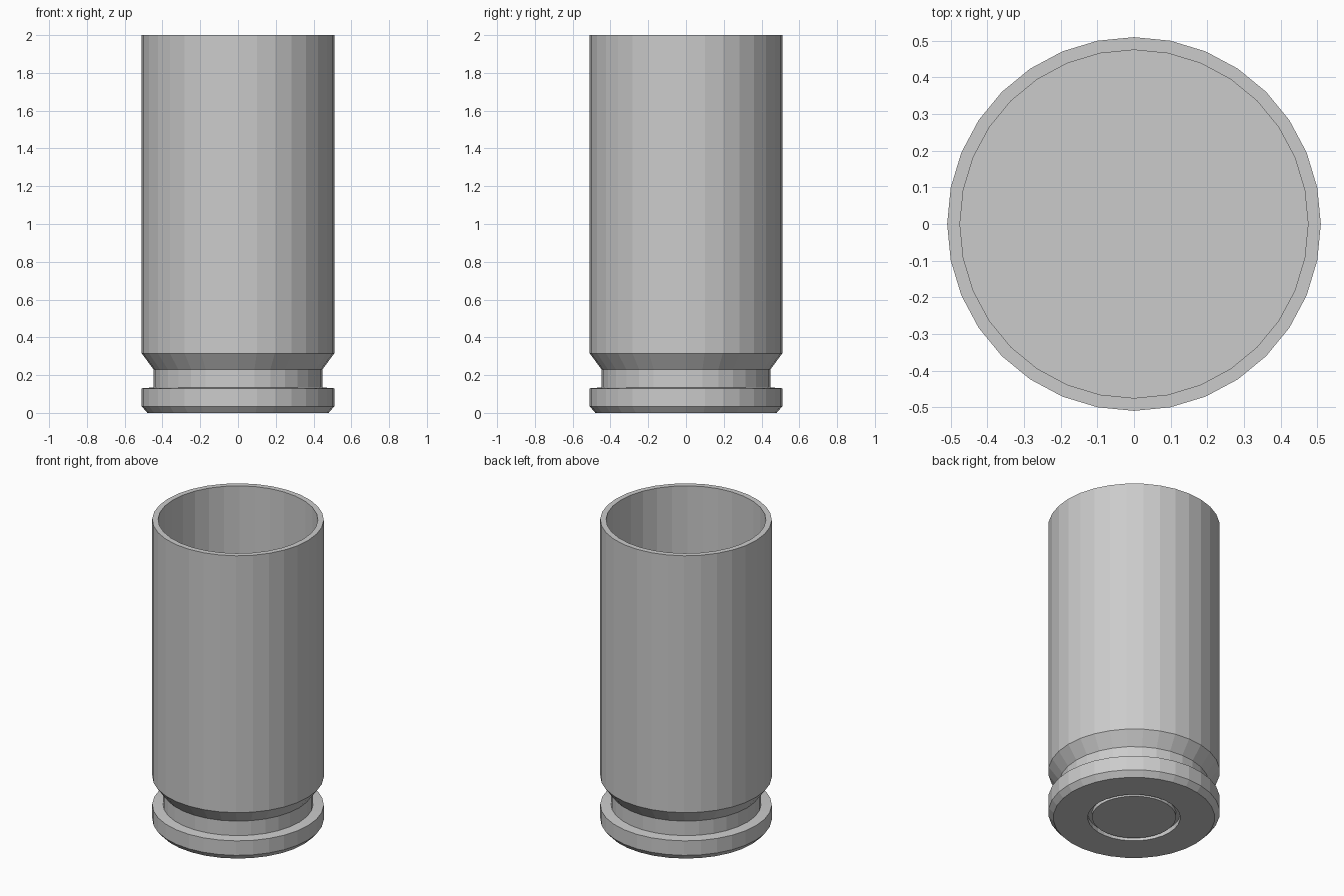
import bpy, bmesh
from math import cos, sin, pi

if "Cube" in bpy.data.objects:
    bpy.data.objects.remove(bpy.data.objects["Cube"])

SIDES = 32


def lathe(name, profile):
    """Revolve an (r, z) profile around z; r = 0 ends close to a point."""
    bm = bmesh.new()
    rings = []
    for r, z in profile:
        if r == 0:
            rings.append([bm.verts.new((0, 0, z))] * SIDES)
        else:
            rings.append([bm.verts.new((r * cos(2 * pi * i / SIDES),
                                        r * sin(2 * pi * i / SIDES), z))
                          for i in range(SIDES)])
    for a, b in zip(rings, rings[1:]):
        for i in range(SIDES):
            j = (i + 1) % SIDES
            bm.faces.new(list(dict.fromkeys((a[i], a[j], b[j], b[i]))))
    bmesh.ops.recalc_face_normals(bm, faces=bm.faces)
    mesh = bpy.data.meshes.new(name)
    bm.to_mesh(mesh)
    bm.free()
    obj = bpy.data.objects.new(name, mesh)
    bpy.context.collection.objects.link(obj)
    return obj


# Hollow casing: base cap and narrow groove, rim, neck, wall, mouth, inner floor
lathe("casing", [
    (0, 0.004), (0.25, 0.004), (0.25, 0.03), (0.275, 0.03), (0.275, 0),
    (0.48, 0), (0.51, 0.035), (0.51, 0.13), (0.447, 0.135), (0.447, 0.23),
    (0.51, 0.315), (0.51, 2.0), (0.475, 2.0), (0.475, 0.315), (0, 0.315),
])
